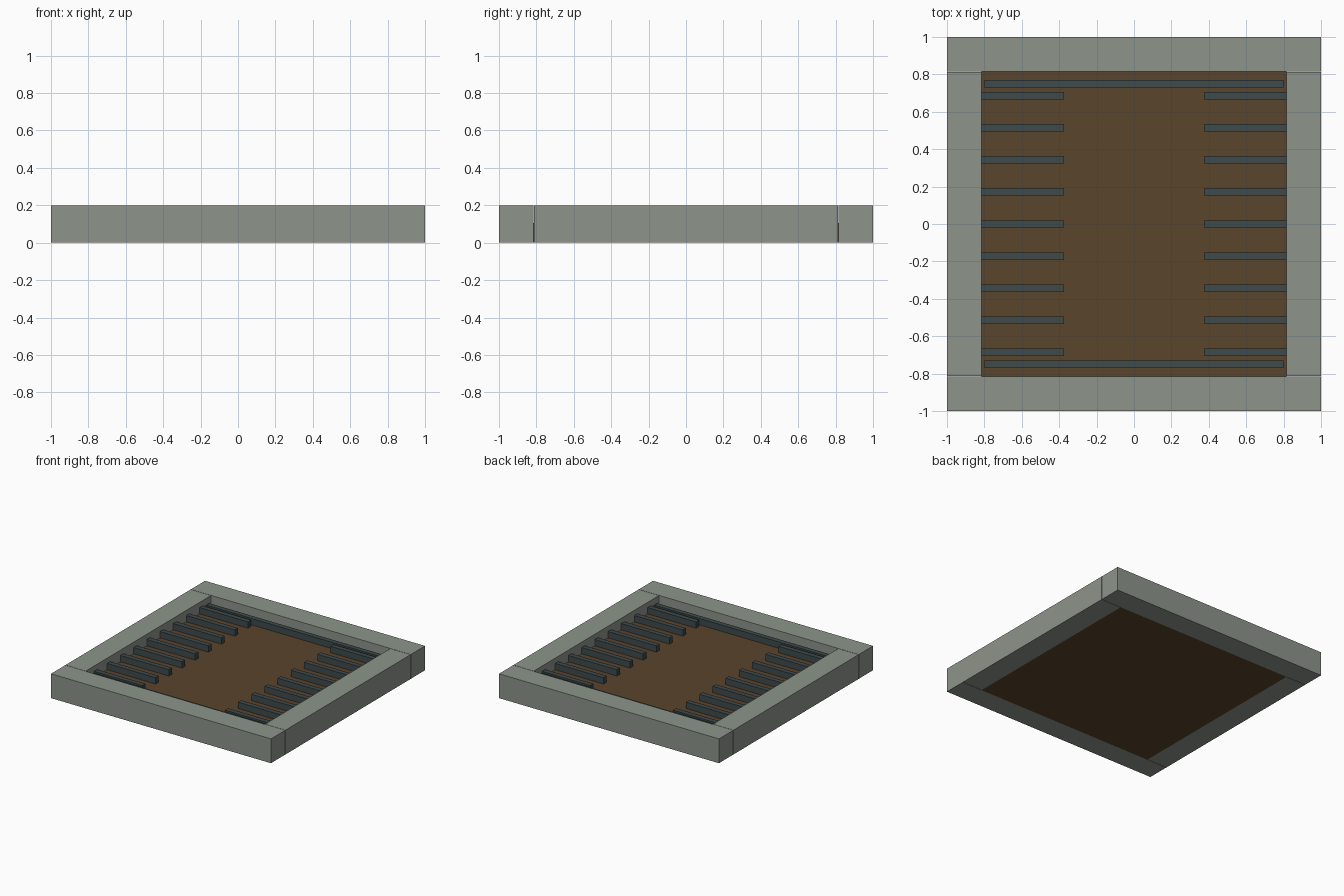
import bpy

if "Cube" in bpy.data.objects:
    bpy.data.objects.remove(bpy.data.objects["Cube"])


def material(name, rgb):
    m = bpy.data.materials.new(name)
    m.diffuse_color = (*rgb, 1)
    m.use_nodes = True
    m.node_tree.nodes["Principled BSDF"].inputs["Base Color"].default_value = m.diffuse_color
    return m


STONE = material("grey_green_stone", (0.266, 0.300, 0.258))
SOIL = material("brown_soil", (0.102, 0.058, 0.024))
METAL = material("dark_slate", (0.050, 0.069, 0.072))


def box(name, x, y, z, mat):
    """Box from (min, max) ranges on each axis."""
    bpy.ops.mesh.primitive_cube_add(
        size=1, location=[(a + b) / 2 for a, b in (x, y, z)])
    ob = bpy.context.object
    ob.name = name
    ob.scale = [b - a for a, b in (x, y, z)]
    bpy.ops.object.transform_apply(location=False, rotation=False, scale=True)
    ob.data.materials.append(mat)
    return ob


INNER = 0.815
FLOOR = 0.105
SLAT_TOP = 0.157

# Floor slab filling the frame
box("floor", (-INNER, INNER), (-INNER, INNER), (0, FLOOR), SOIL)

for s, end, side in ((-1, "front", "left"), (1, "back", "right")):
    # Frame: full-width end beams, side beams fitted between them
    box(end + "_beam", (-1, 1), sorted((s * INNER, s)), (0, 0.2), STONE)
    box(side + "_beam", sorted((s * INNER, s)), (-0.812, 0.812), (0, 0.2), STONE)

    # Long cross bar at each end
    box(end + "_bar", (-0.8, 0.8), (s * 0.75 - 0.02, s * 0.75 + 0.02),
        (FLOOR, SLAT_TOP), METAL)

    # Row of nine short slats along each side
    for i in range(9):
        y = (i - 4) * 0.1715
        box(f"{side}_slat_{i + 1}", sorted((s * 0.375, s * INNER)),
            (y - 0.02, y + 0.02), (FLOOR, SLAT_TOP), METAL)
